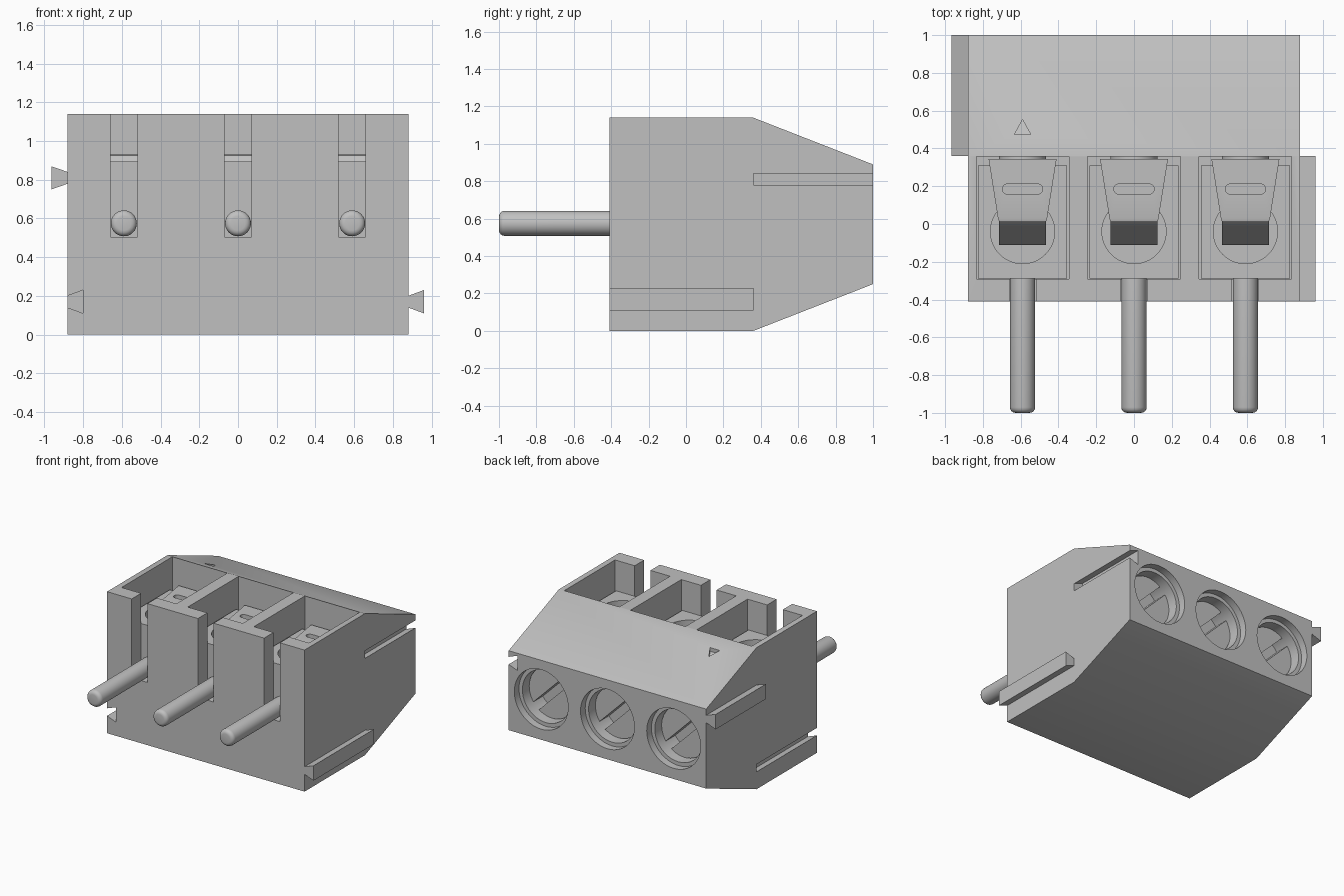
import bpy, bmesh
from math import cos, sin, pi, radians
from mathutils import Matrix, Vector

old = bpy.data.objects.get("Cube")
if old:
    bpy.data.objects.remove(old, do_unlink=True)

grey = bpy.data.materials.new("plain_grey")
grey.use_nodes = True
grey.diffuse_color = (0.53, 0.53, 0.53, 1)
grey.node_tree.nodes["Principled BSDF"].inputs["Base Color"].default_value = grey.diffuse_color

# Placement of a 2D profile point (a, b) swept along an axis by t
AXES = {
    "x": lambda a, b, t: (t, a, b),
    "y": lambda a, b, t: (a, t, b),
    "z": lambda a, b, t: (a, b, t),
}


def finish(name, bm):
    bmesh.ops.recalc_face_normals(bm, faces=bm.faces)
    mesh = bpy.data.meshes.new(name)
    bm.to_mesh(mesh)
    bm.free()
    mesh.materials.append(grey)
    obj = bpy.data.objects.new(name, mesh)
    bpy.context.collection.objects.link(obj)
    return obj


def prism(name, outline, axis, lo, hi):
    bm = bmesh.new()
    rings = [[bm.verts.new(AXES[axis](a, b, t)) for a, b in outline] for t in (lo, hi)]
    bm.faces.new(rings[0])
    bm.faces.new(rings[1])
    n = len(outline)
    for i in range(n):
        j = (i + 1) % n
        bm.faces.new((rings[0][i], rings[0][j], rings[1][j], rings[1][i]))
    return finish(name, bm)


def rect(a0, a1, b0, b1):
    return [(a0, b0), (a1, b0), (a1, b1), (a0, b1)]


def circle(a, b, r, n=48):
    return [(a + r * cos(2 * pi * i / n), b + r * sin(2 * pi * i / n)) for i in range(n)]


def stadium(a, b, half, r, n=8):
    ends = [(half, -pi / 2), (-half, pi / 2)]
    return [(a + s + r * cos(t + pi * i / n), b + r * sin(t + pi * i / n))
            for s, t in ends for i in range(n + 1)]


def activate(obj):
    bpy.ops.object.select_all(action="DESELECT")
    obj.select_set(True)
    bpy.context.view_layer.objects.active = obj


def cut(obj, cutter):
    cutter.hide_render = True
    mod = obj.modifiers.new("cut", "BOOLEAN")
    mod.operation = "DIFFERENCE"
    mod.solver = "EXACT"
    mod.object = cutter
    activate(obj)
    bpy.ops.object.modifier_apply(modifier=mod.name)
    bpy.data.objects.remove(cutter, do_unlink=True)


def smooth(obj):
    activate(obj)
    bpy.ops.object.shade_smooth_by_angle(angle=radians(30))


W, FRONT, BREAK, BACK, TOP = 0.88, -0.41, 0.36, 1.0, 1.14
AXIS_Z = 0.575
POLES = (-0.59, 0, 0.59)

# Housing
housing = prism("housing", [(FRONT, 0), (BREAK, 0), (BACK, 0.25), (BACK, 0.89),
                            (BREAK, TOP), (FRONT, TOP)], "x", -W, W)


def dovetail(root, tip, z, grow=0.0):
    near, far = 0.03 - grow, 0.06
    return [(root, z - near), (tip, z - far), (tip, z + far), (root, z + near)]


# Interlocking grooves and rails on the two sides
cut(housing, prism("groove_cutter", dovetail(-W - 0.001, -0.8, 0.17), "y", FRONT - 0.1, BREAK))
cut(housing, prism("groove_cutter", dovetail(W + 0.001, 0.8, 0.81), "y", BREAK, BACK + 0.1))
prism("left_rail", dovetail(W - 0.001, 0.96, 0.17), "y", FRONT, BREAK)
prism("right_rail", dovetail(1e-3 - W, -0.965, 0.81), "y", BREAK, BACK)

# Pole openings: clamp pocket, front pin slot, stepped screw hole
for x in POLES:
    cut(housing, prism("pocket_cutter", rect(x - 0.245, x + 0.245, -0.29, 0.357), "z", 0.3, 1.3))
    cut(housing, prism("slot_cutter", rect(x - 0.07, x + 0.07, 0.505, 1.3), "y", -0.5, -0.28))
    cut(housing, prism("screw_hole_cutter", circle(x, AXIS_Z, 0.21), "y", 0.6, 1.1))
    cut(housing, prism("rim_cutter", circle(x, AXIS_Z, 0.24), "y", 0.94, 1.1))

# Engraved triangle on the sloping roof: outer cut with a raised core left inside
def triangle(r):
    return [(-0.59 + 1.0 * r * sin(t), 0.5 + 1.05 * r * cos(t))
            for t in (0, 2 * pi / 3, 4 * pi / 3)]


mark = prism("mark_cutter", triangle(0.05), "z", 0, 1)
slope = (0.89 - TOP) / (BACK - BREAK)
for v in mark.data.vertices:
    roof = TOP + slope * (v.co.y - BREAK)
    v.co.z = roof + (0.1 if v.co.z > 0.5 else -0.03)
cut(housing, mark)
smooth(housing)

for n, x in enumerate(POLES, 1):
    # Clamp block with round wire opening
    clamp = prism(f"clamp_{n}", rect(x - 0.235, x + 0.235, -0.288, 0.31), "z", 0.3, 0.895)
    cut(clamp, prism("wire_cutter", circle(x, -0.04, 0.17), "z", 0.45, 1.0))
    smooth(clamp)

    # Spring tongue: tapered plate that bends down into the opening
    stations = [(0.345, 0.93, 0.18), (0.03, 0.93, 0.13), (0.015, 0.926, 0.125),
                (0.0, 0.91, 0.125), (-0.01, 0.88, 0.125), (-0.11, 0.5, 0.125)]
    bm = bmesh.new()
    rows = []
    for y, z, half in stations:
        back = Vector((0, 0.03, -0.01)) if z < 0.92 else Vector((0, 0, -0.033))
        rows.append([bm.verts.new(Vector((x + s * half, y, z)) + off)
                     for s, off in ((-1, Vector()), (1, Vector()), (1, back), (-1, back))])
    bm.faces.new(rows[0])
    bm.faces.new(rows[-1])
    for a, b in zip(rows, rows[1:]):
        for i in range(4):
            j = (i + 1) % 4
            bm.faces.new((a[i], a[j], b[j], b[i]))
    tongue = finish(f"tongue_{n}", bm)
    cut(tongue, prism("tongue_slot_cutter", stadium(x, 0.185, 0.08, 0.027), "z", 0.8, 1.0))
    smooth(tongue)

    # Slotted screw reached from the back
    prism_shank = prism(f"screw_shank_{n}", circle(x, AXIS_Z, 0.125, 32), "y", 0.3, 0.65)
    smooth(prism_shank)
    head = prism(f"screw_head_{n}", circle(x, AXIS_Z, 0.205), "y", 0.59, 0.86)
    blade = prism("blade_cutter", rect(-0.035, 0.035, -0.4, 0.4), "y", 0.74, 1.0)
    blade.data.transform(Matrix.Translation((x, 0, AXIS_Z)) @ Matrix.Rotation(-pi / 4, 4, "Y"))
    cut(head, blade)
    smooth(head)

    # Contact pin with rounded tip
    pin = prism(f"pin_{n}", circle(x, AXIS_Z, 0.067, 32), "y", -1.0, -0.27)
    bm = bmesh.new()
    bm.from_mesh(pin.data)
    tip = [e for e in bm.edges if all(v.co.y < -0.99 for v in e.verts)]
    bmesh.ops.bevel(bm, geom=tip, offset=0.03, segments=4, profile=0.5, affect="EDGES")
    bm.to_mesh(pin.data)
    bm.free()
    smooth(pin)
